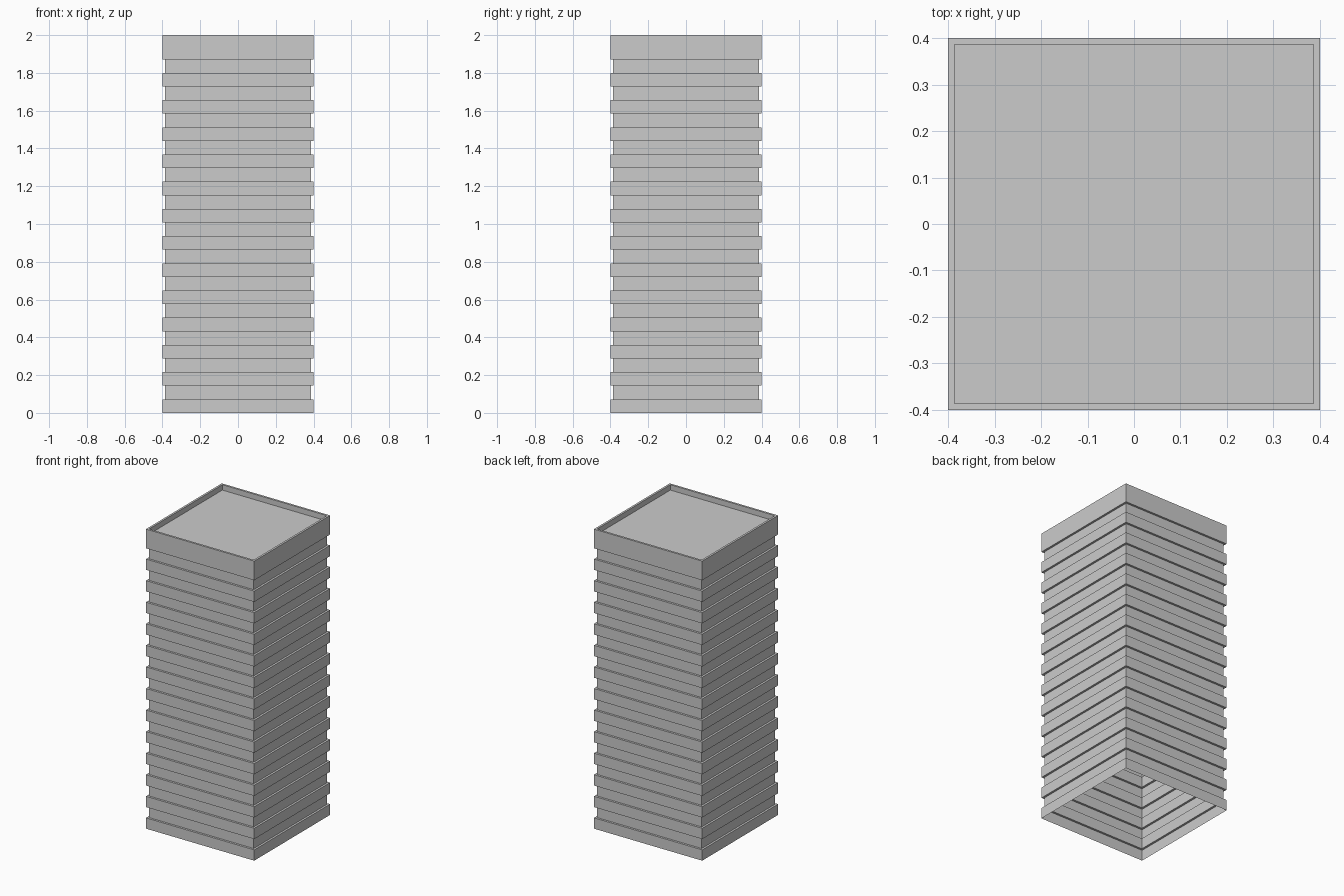
import bpy, bmesh

if "Cube" in bpy.data.objects:
    bpy.data.objects.remove(bpy.data.objects["Cube"])

OUT, INN = 0.40, 0.386      # half widths of floor bands and window recesses
PERIOD, FLOORS = 0.144, 13
TOP, ROOF = 2.0, 1.964

# Wall profile (half width, height): band, recess, band, recess ... parapet, sunken roof
profile = []
for i in range(FLOORS):
    z = i * PERIOD
    mid = z + PERIOD / 2
    profile += [(OUT, z), (OUT, mid), (INN, mid), (INN, z + PERIOD)]
profile += [(OUT, FLOORS * PERIOD), (OUT, TOP), (INN, TOP), (INN, ROOF)]

# Loft square rings into one open-bottomed shell
bm = bmesh.new()
corners = [(-1, -1), (1, -1), (1, 1), (-1, 1)]
rings = [[bm.verts.new((sx * r, sy * r, z)) for sx, sy in corners] for r, z in profile]
for a, b in zip(rings, rings[1:]):
    for k in range(4):
        n = (k + 1) % 4
        bm.faces.new((a[k], a[n], b[n], b[k]))
bm.faces.new(rings[-1])     # roof deck

mesh = bpy.data.meshes.new("tower_shell")
bm.to_mesh(mesh)
bm.free()
bpy.context.collection.objects.link(bpy.data.objects.new("tower_shell", mesh))
